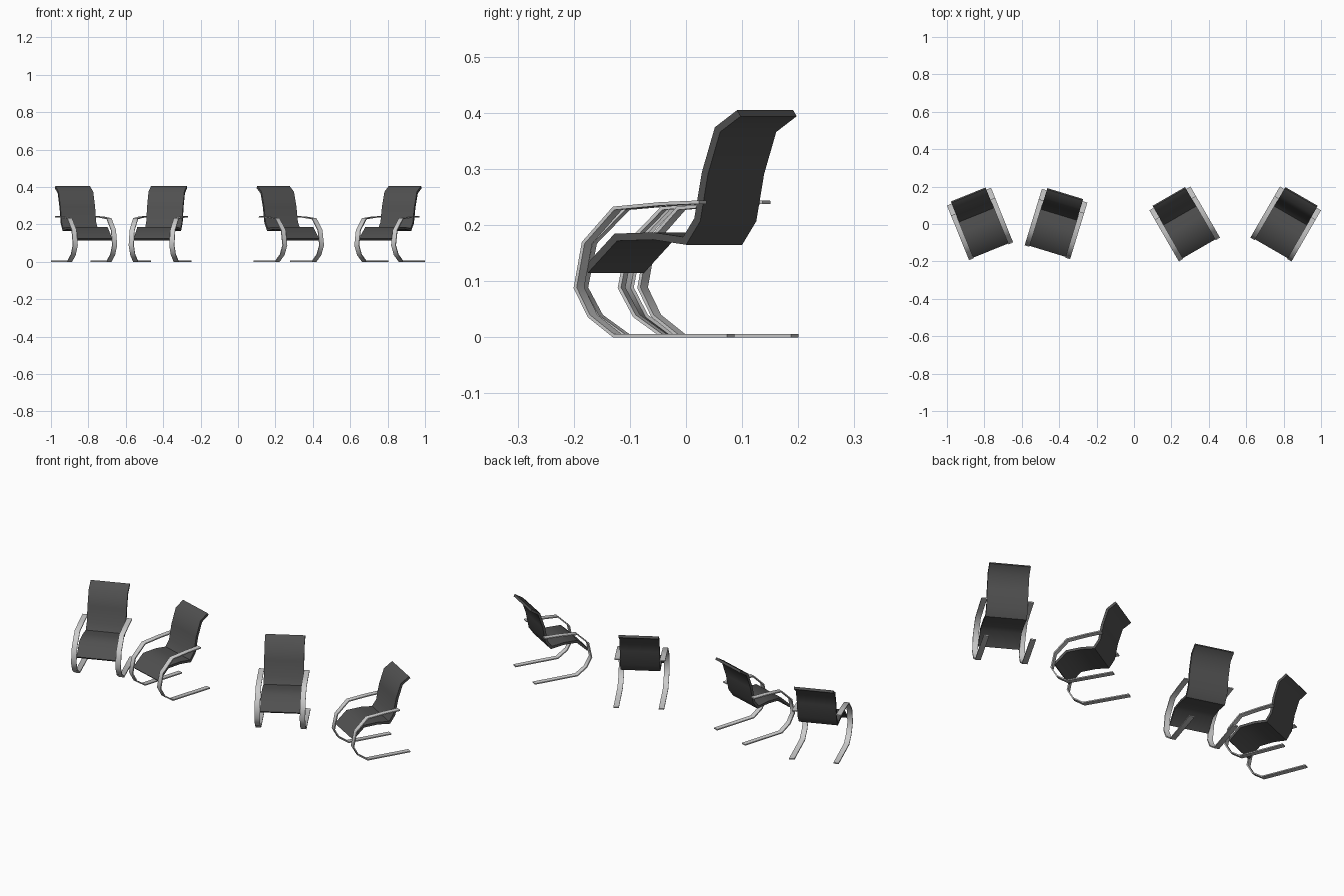
import bpy, bmesh, math
from mathutils import Vector, Matrix

if "Cube" in bpy.data.objects:
    bpy.data.objects.remove(bpy.data.objects["Cube"])

# Side profiles as (y, z); each is thickened to one side
SEAT = [(-0.144, 0.115), (-0.084, 0.172), (-0.01, 0.174), (0.058, 0.165),
        (0.087, 0.207), (0.103, 0.291), (0.128, 0.366), (0.170, 0.394)]
FRAME = [(0.158, 0.0), (-0.077, 0.0), (-0.129, 0.036), (-0.158, 0.088),
         (-0.141, 0.170), (-0.077, 0.233), (0.02, 0.241), (0.10, 0.244)]


def offset_path(path, t):
    """Mitred copy of the path, moved t to its left."""
    pts = [Vector(p) for p in path]
    dirs = [(b - a).normalized() for a, b in zip(pts, pts[1:])]
    norms = [Vector((-d.y, d.x)) for d in dirs]
    out = []
    for i, p in enumerate(pts):
        n0, n1 = norms[max(i - 1, 0)], norms[min(i, len(norms) - 1)]
        m = (n0 + n1).normalized()
        out.append(p + m * (t / m.dot(n0)))
    return out


def band(bm, path, t, x0, x1):
    """Closed strip of thickness t following the path, from x0 to x1."""
    rings = []
    for a, b in zip(path, offset_path(path, t)):
        rings.append([bm.verts.new(v) for v in (
            (x0, a[0], a[1]), (x1, a[0], a[1]), (x1, b[0], b[1]), (x0, b[0], b[1]))])
    for r, s in zip(rings, rings[1:]):
        for k in range(4):
            j = (k + 1) % 4
            bm.faces.new((r[k], r[j], s[j], s[k]))
    bm.faces.new(rings[0])
    bm.faces.new(rings[-1][::-1])


def make(name, bands, matrix):
    bm = bmesh.new()
    for b in bands:
        band(bm, *b)
    bmesh.ops.recalc_face_normals(bm, faces=bm.faces)
    me = bpy.data.meshes.new(name)
    bm.to_mesh(me)
    bm.free()
    ob = bpy.data.objects.new(name, me)
    ob.matrix_world = matrix
    ob.color = (1, 1, 1, 1)
    bpy.context.collection.objects.link(ob)
    bpy.ops.object.select_all(action='DESELECT')
    ob.select_set(True)
    bpy.context.view_layer.objects.active = ob
    bpy.ops.object.shade_smooth_by_angle(angle=math.radians(62))
    return ob


def material(name, grey):
    m = bpy.data.materials.new(name)
    m.diffuse_color = (grey, grey, grey, 1)
    m.use_nodes = True
    m.node_tree.nodes["Principled BSDF"].inputs["Base Color"].default_value = m.diffuse_color
    return m


dark = material("dark_fabric", 0.08)

# Four chairs: x position and turn about z
for i, (x, turn) in enumerate([(-0.823, 22), (-0.417, -17), (0.271, 30), (0.811, -30)], 1):
    mat = Matrix.Translation((x, 0, 0)) @ Matrix.Rotation(math.radians(turn), 4, 'Z')
    seat = make(f"seat_{i}", [(SEAT, 0.013, -0.1, 0.1)], mat)
    seat.data.materials.append(dark)
    # Cantilever leg and armrest loops on both sides
    make(f"frame_{i}", [(FRAME, -0.006, 0.1, 0.127), (FRAME, -0.006, -0.127, -0.1)], mat)
